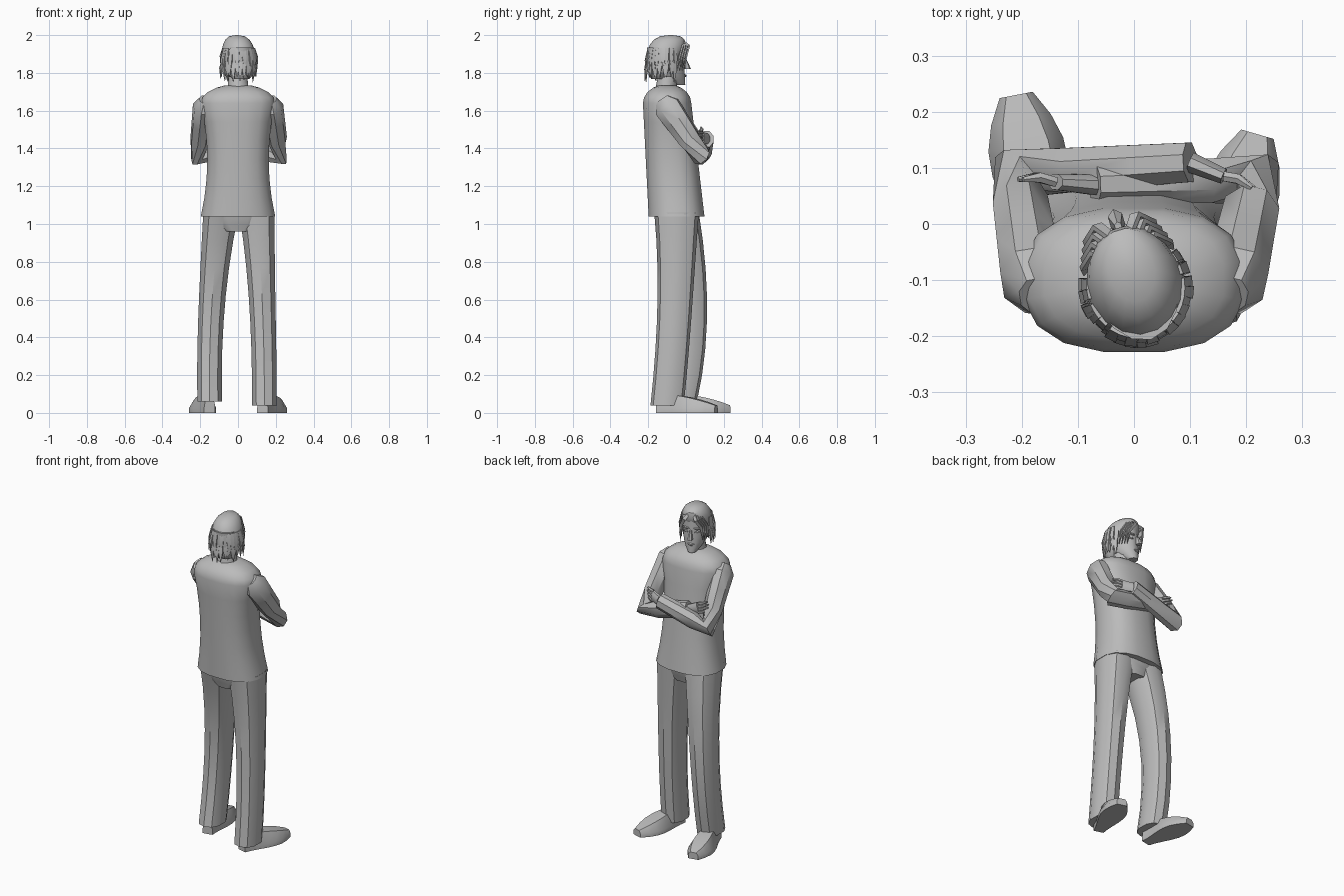
import bpy, bmesh, math, random
from math import sin, cos, pi
from mathutils import Vector, Matrix

cube = bpy.data.objects.get("Cube")
if cube:
    bpy.data.objects.remove(cube)

random.seed(4)
FRONT, UP = Vector((0, 1, 0)), Vector((0, 0, 1))

grey = bpy.data.materials.new("plain_grey")
grey.use_nodes = True
grey.diffuse_color = (0.5, 0.5, 0.5, 1)
grey.node_tree.nodes["Principled BSDF"].inputs["Base Color"].default_value = grey.diffuse_color


def finish(name, bm, matrix=Matrix(), angle=pi / 5):
    """Turn a bmesh into a shaded object."""
    bmesh.ops.recalc_face_normals(bm, faces=bm.faces)
    bm.transform(matrix)
    mesh = bpy.data.meshes.new(name)
    bm.to_mesh(mesh)
    bm.free()
    mesh.materials.append(grey)
    part = bpy.data.objects.new(name, mesh)
    bpy.context.collection.objects.link(part)
    bpy.ops.object.select_all(action="DESELECT")
    part.select_set(True)
    bpy.context.view_layer.objects.active = part
    bpy.ops.object.shade_smooth_by_angle(angle=angle)


def skin(bm, loops):
    """Bridge closed loops of points and cap both ends."""
    rings = [[bm.verts.new(point) for point in loop] for loop in loops]
    for low, high in zip(rings, rings[1:]):
        for i in range(len(low)):
            bm.faces.new((low[i - 1], low[i], high[i], high[i - 1]))
    bm.faces.new(rings[0])
    bm.faces.new(rings[-1])


def tube(bm, rings, sides=8, level=False, ref=UP, power=1):
    """Loft (centre, half width, half depth) rings; level ones stay horizontal."""
    centres = [Vector(ring[0]) for ring in rings]
    loops = []
    for i, (_, width, depth) in enumerate(rings):
        ahead, behind = centres[min(i + 1, len(rings) - 1)], centres[max(i - 1, 0)]
        along = UP if level else (ahead - behind).normalized()
        across = along.cross(FRONT if level else ref).normalized()
        outward = across.cross(along)
        loop = []
        for k in range(sides):
            turn = math.tau * (k + 0.5) / sides
            u = math.copysign(abs(cos(turn)) ** power, cos(turn))
            v = math.copysign(abs(sin(turn)) ** power, sin(turn))
            loop.append(centres[i] + across * width * u + outward * depth * v)
        loops.append(loop)
    skin(bm, loops)


def steps(count):
    """Evenly spaced fractions from zero to one."""
    return [i / (count - 1) for i in range(count)]


def single(name, rings, matrix=Matrix(), **options):
    bm = bmesh.new()
    tube(bm, rings, **options)
    finish(name, bm, matrix)


# Pullover: waisted body closed by rounded shoulders
body = [((0, -0.05 - 0.05 * t, 1.04 + 0.6 * t),
         0.165 + 0.035 * (2 * t - 1) ** 2, 0.15 - 0.02 * t) for t in steps(7)]
body += [((0, -0.1, 1.64 + 0.1 * sin(a)), 0.2 * cos(a), 0.13 * cos(a))
         for a in (pi / 10, pi / 5, pi / 3.3, pi / 2.6)]
single("pullover", body, sides=16, level=True, power=0.8)

# Trousers: seat, then legs curving through the knee
single("trouser_seat", [((0, -0.05, 0.96 + 0.1 * t), 0.08 + 0.1 * t ** 0.5, 0.1 + 0.02 * t)
                        for t in steps(4)], sides=12, level=True, power=0.8)


def trouser_leg(name, hip, knee, ankle):
    rings = []
    for t in steps(8):
        bow = knee * 2 - (hip + ankle) / 2
        centre = hip * (1 - t) ** 2 + bow * 2 * t * (1 - t) + ankle * t * t
        width = 0.068 + 0.03 * (1 - t) ** 3
        rings.append((centre, width, width + 0.02))
    single(name, rings, sides=10, level=True, power=0.85)


trouser_leg("right_trouser_leg", Vector((-0.09, -0.05, 1.06)),
            Vector((-0.14, 0.02, 0.55)), Vector((-0.15, -0.03, 0.06)))
trouser_leg("left_trouser_leg", Vector((0.1, -0.05, 1.06)),
            Vector((0.13, -0.06, 0.55)), Vector((0.14, -0.1, 0.04)))


# Shoes: flat sole, sloping upper, rounded toe
def shoe(name, heel, toe):
    bm = bmesh.new()
    reach = toe - heel
    loops = []
    for t in steps(8):
        half = 0.03 + 0.04 * sin(pi * t ** 1.5)
        height = 0.1 - 0.06 * t * t
        side = [(half, 0), (half, 0.025), (half * 0.6, height)]
        outline = side + [(-x, z) for x, z in reversed(side)]
        loops.append([(x, t * reach.length, z) for x, z in outline])
    skin(bm, loops)
    turn = Matrix.Rotation(math.atan2(-reach.x, reach.y), 4, "Z")
    finish(name, bm, Matrix.Translation(heel) @ turn)


shoe("right_shoe", Vector((-0.15, -0.08, 0)), Vector((-0.21, 0.23, 0)))
shoe("left_shoe", Vector((0.13, -0.15, 0)), Vector((0.22, 0.16, 0)))


# Folded arms: sleeve, flat palm and four fingers
def arm(label, shoulder, elbow, wrist, tip):
    rings = [(shoulder.lerp(elbow, -0.15), 0.03, 0.04)]
    for t in steps(4):
        rings.append((shoulder.lerp(elbow, t), 0.06 - 0.01 * t, 0.075 - 0.02 * t))
    for t in (0.3, 0.7, 1):
        rings.append((elbow.lerp(wrist, t), 0.045 - 0.007 * t, 0.055 - 0.007 * t))
    single(label + "_sleeve", rings)

    bm = bmesh.new()
    knuckle = wrist.lerp(tip, 0.5)
    tube(bm, [(wrist, 0.02, 0.03), (knuckle, 0.015, 0.035)])
    for i in range(4):
        lift = UP * (i - 1.5) * 0.018
        end = tip.lerp(knuckle, abs(i - 1.6) / 8) + lift
        middle = knuckle.lerp(end, 0.5) + lift / 2 + FRONT * 0.006
        tube(bm, [(knuckle + lift, 0.01, 0.01), (middle, 0.01, 0.01), (end, 0.005, 0.005)],
             sides=6)
    finish(label + "_hand", bm)


arm("right", Vector((-0.18, -0.1, 1.62)), Vector((-0.21, 0.09, 1.36)),
    Vector((0.1, 0.11, 1.45)), Vector((0.22, 0.06, 1.46)))
arm("left", Vector((0.18, -0.1, 1.62)), Vector((0.22, 0.08, 1.36)),
    Vector((-0.07, 0.07, 1.43)), Vector((-0.21, 0.08, 1.49)))

# Head, turned a little to its side about the neck
pivot = Matrix.Translation((0, -0.1, 0))
gaze = pivot @ Matrix.Rotation(pi / 11, 4, "Z") @ pivot.inverted()

single("neck", [((0, -0.11 + 0.02 * t, 1.7 + 0.1 * t), 0.06 - 0.01 * t, 0.055)
                for t in steps(3)], sides=10, level=True)
face = []
for t in steps(8):
    jaw = (1 - t) ** 4
    depth = 0.1 - 0.07 * jaw
    face.append(((0, -depth - 0.01 * t, 1.735 + 0.2 * t), 0.075 - 0.05 * jaw, depth))
single("face", face, gaze, sides=14, level=True)
single("nose", [((0, 0.01 * t, 1.87 - 0.05 * t), 0.007 + 0.008 * t, 0.008 + 0.014 * t)
                for t in steps(3)], gaze, sides=6, level=True)


def arched(name, middle, spread, thick):
    """Sliver of flesh or brow, tapered and bent back at both ends."""
    rings = []
    for t in steps(5):
        s = 2 * t - 1
        size = thick * (1.1 - s * s)
        bend = Vector((spread * s, -0.008 * s * s - middle.x * s / 4, 0))
        rings.append((middle + bend, size, size))
    single(name, rings, gaze, sides=6)


arched("lips", Vector((0, -0.002, 1.785)), 0.022, 0.008)
for side, label in ((-1, "right"), (1, "left")):
    arched(label + "_brow", Vector((side * 0.034, -0.012, 1.88)), 0.025, 0.007)
    arched(label + "_eye", Vector((side * 0.032, -0.016, 1.857)), 0.016, 0.007)
    single(label + "_ear", [((side * 0.077, -0.1, 1.82 + 0.06 * t), 0.01, 0.01 + 0.01 * sin(pi * t))
                            for t in steps(4)], gaze, sides=6, level=True)

# Hair cap: egg shape leaning forward towards the crown
cap = []
for t in steps(10):
    a = pi * (0.87 * t - 0.38)
    full = cos(a) ** 0.7
    cap.append(((0, -0.12 + 0.04 * sin(a), 1.88 + 0.12 * sin(a)),
                0.09 * full, (0.09 + 0.035 * sin(a)) * full))
single("hair_cap", cap, gaze, sides=16, level=True)

# Hair locks in two rows round the sides and back
bm = bmesh.new()
for top in (1.93, 1.88):
    for t in steps(19):
        a = pi * (0.92 + 1.16 * t) + random.uniform(-0.06, 0.06)
        out = Vector((cos(a), sin(a), 0))
        root = Vector((out.x * 0.083, out.y * 0.09 - 0.11, top))
        tip = root + out * random.uniform(0, 0.02) - UP * random.uniform(0.1, 0.13)
        middle = root.lerp(tip, 0.5) + out * 0.007
        tube(bm, [(root, 0.012, 0.006), (middle, 0.016, 0.007), (tip, 0.002, 0.001)],
             sides=4, ref=out)
finish("hair_locks", bm, gaze)

# Parted fringe sweeping down either side of the face
bm = bmesh.new()
for side in (-1, 1):
    for i in range(4):
        back = Vector((side * 0.006, -0.014, 0)) * i
        tube(bm, [(Vector((side * 0.006, -0.03, 1.975)) + back, 0.012, 0.006),
                  (Vector((side * 0.035, 0.01, 1.94)) + back, 0.014, 0.007),
                  (Vector((side * 0.06, -0.012, 1.89)) + back, 0.012, 0.006),
                  (Vector((side * 0.065, -0.025, 1.81)) + back, 0.002, 0.001)],
             sides=4, ref=FRONT)
finish("hair_fringe", bm, gaze)
